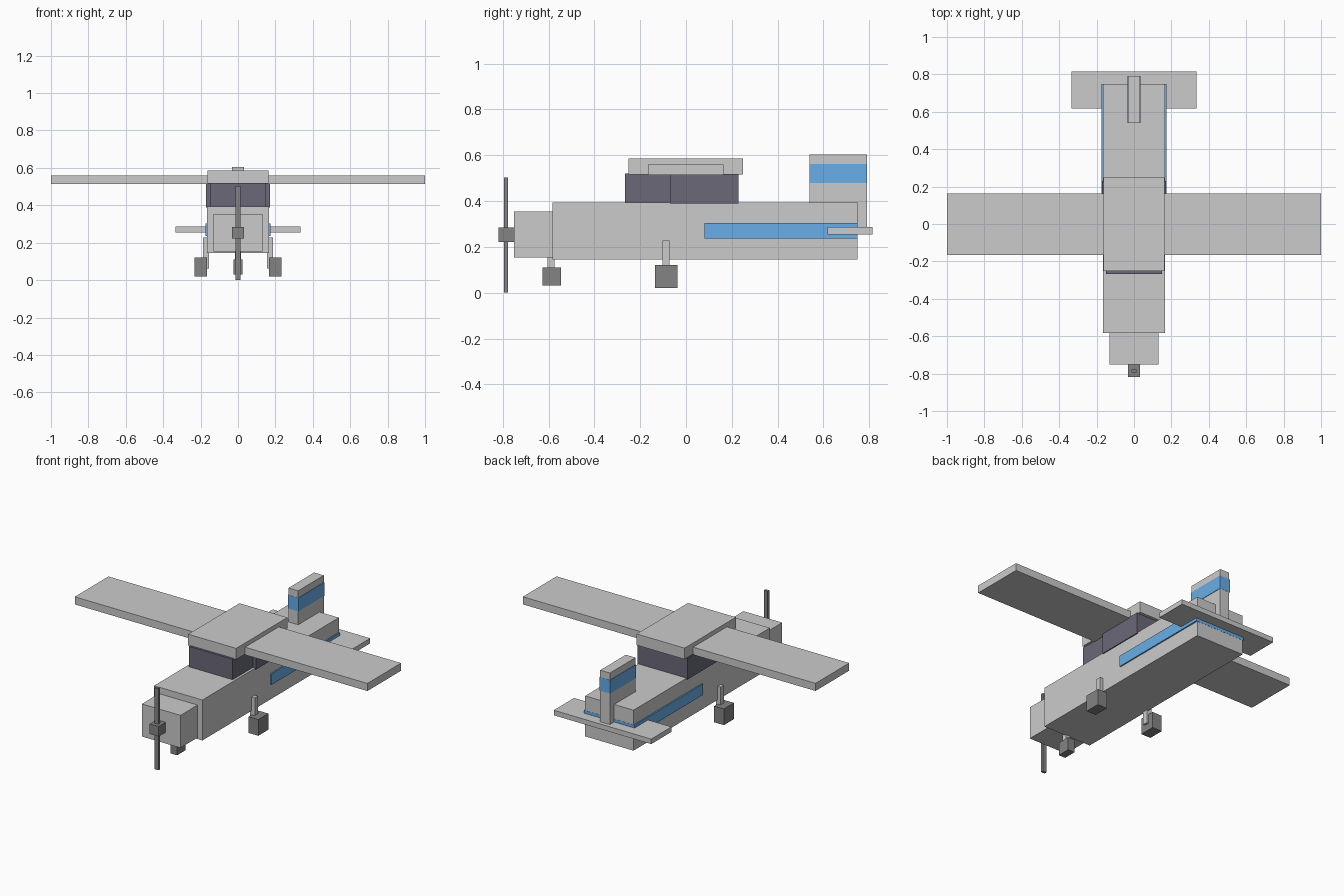
import bpy

if "Cube" in bpy.data.objects:
    bpy.data.objects.remove(bpy.data.objects["Cube"])


def material(name, rgb):
    m = bpy.data.materials.new(name)
    m.diffuse_color = (*rgb, 1)
    m.use_nodes = True
    m.node_tree.nodes["Principled BSDF"].inputs["Base Color"].default_value = m.diffuse_color
    return m


BLUE = material("blue_trim", (0.14, 0.42, 0.80))
GLASS = material("dark_glass", (0.145, 0.14, 0.19))
BLACK = material("black_rubber", (0.23, 0.23, 0.23))


def box(name, x, y, z, mat=None):
    """Box spanning the (min, max) ranges x, y and z."""
    spans = (x, y, z)
    bpy.ops.mesh.primitive_cube_add(size=1, location=[(a + b) / 2 for a, b in spans])
    ob = bpy.context.object
    ob.name = name
    ob.scale = [b - a for a, b in spans]
    bpy.ops.object.transform_apply(location=False, rotation=False, scale=True)
    if mat:
        ob.data.materials.append(mat)
    return ob


def centred(name, half_width, y, z, mat=None):
    return box(name, (-half_width, half_width), y, z, mat)


# Body
centred("fuselage", 0.165, (-0.583, 0.748), (0.144, 0.394))
centred("engine_cowling", 0.132, (-0.75, -0.583), (0.153, 0.354))
centred("fuselage_stripe", 0.173, (0.081, 0.749), (0.236, 0.304), BLUE)

# Cabin
centred("windshield", 0.15, (-0.266, -0.06), (0.39, 0.52), GLASS)
centred("cabin_windows", 0.171, (-0.07, 0.23), (0.387, 0.519), GLASS)
centred("cabin_roof", 0.164, (-0.252, 0.248), (0.517, 0.586))

# Wing and tail
centred("wing", 1.0, (-0.165, 0.164), (0.513, 0.56))
centred("tailplane", 0.333, (0.617, 0.815), (0.255, 0.286))
centred("tail_fin", 0.033, (0.54, 0.79), (0.27, 0.604))
centred("fin_stripe", 0.036, (0.539, 0.791), (0.478, 0.561), BLUE)

# Propeller
centred("propeller_hub", 0.031, (-0.818, -0.75), (0.222, 0.284), BLACK)
centred("propeller_blade", 0.013, (-0.795, -0.778), (0.0, 0.504), BLACK)

# Nose gear
centred("nose_strut", 0.015, (-0.605, -0.574), (0.07, 0.2))
centred("nose_wheel", 0.023, (-0.627, -0.546), (0.031, 0.111), BLACK)

# Main gear on both sides
for side, s in (("left", -1), ("right", 1)):
    box(side + "_strut", sorted((s * 0.154, s * 0.187)), (-0.103, -0.072), (0.063, 0.229))
    box(side + "_wheel", sorted((s * 0.167, s * 0.233)), (-0.135, -0.037), (0.02, 0.12), BLACK)
